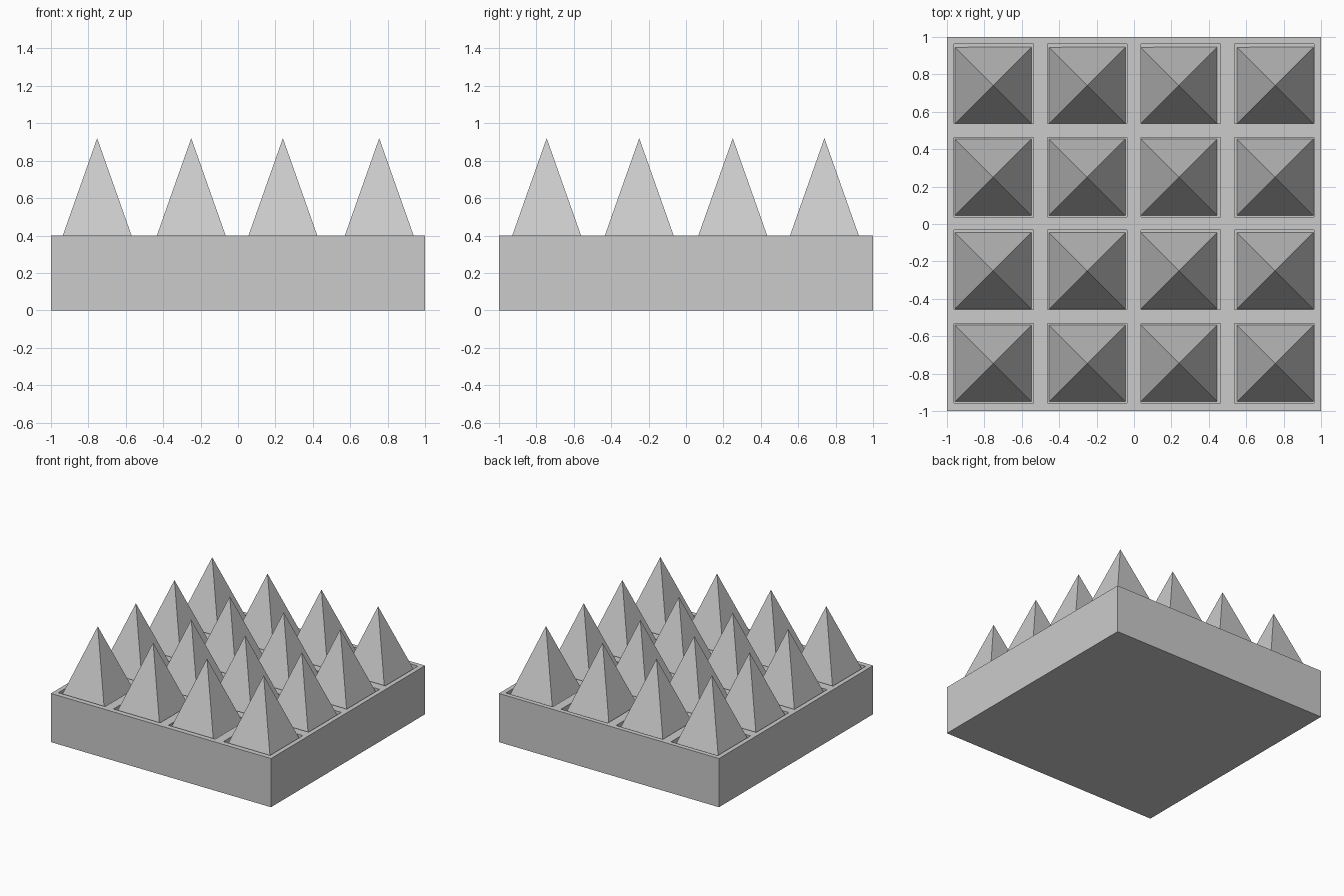
import bpy
import bmesh
from math import pi
from mathutils import Matrix

if "Cube" in bpy.data.objects:
    bpy.data.objects.remove(bpy.data.objects["Cube"])

TOP, FLOOR, TIP = 0.40, 0.34, 0.92
HOLE_X = [-0.75, -0.25, 0.25, 0.75]
HOLE_Y = [-0.745, -0.245, 0.25, 0.75]
SPIKE_X = [-0.753, -0.25, 0.24, 0.755]
SPIKE_Y = [-0.745, -0.25, 0.25, 0.74]


def new_object(name, bm):
    mesh = bpy.data.meshes.new(name)
    bm.to_mesh(mesh)
    bm.free()
    obj = bpy.data.objects.new(name, mesh)
    bpy.context.collection.objects.link(obj)
    return obj


def add_box(bm, x, y, width, z0, z1):
    bmesh.ops.create_cube(bm, size=1, matrix=Matrix.Translation((x, y, (z0 + z1) / 2))
                          @ Matrix.Diagonal((width, width, z1 - z0, 1)))


# Square base slab
bm = bmesh.new()
add_box(bm, 0, 0, 2.0, 0, TOP)
base = new_object("base_slab", bm)

# Shallow square sockets, cut out of the slab
bm = bmesh.new()
for x in HOLE_X:
    for y in HOLE_Y:
        add_box(bm, x, y, 0.425, FLOOR, TOP + 0.1)
cutter = new_object("socket_cutter", bm)
cutter.hide_render = True
cutter.display_type = 'WIRE'
mod = base.modifiers.new("sockets", 'BOOLEAN')
mod.operation = 'DIFFERENCE'
mod.solver = 'EXACT'
mod.object = cutter
bpy.context.view_layer.objects.active = base
bpy.ops.object.modifier_apply(modifier=mod.name)
bpy.data.objects.remove(cutter)

# Four-sided spikes, one standing in each socket
for i, x in enumerate(SPIKE_X):
    for j, y in enumerate(SPIKE_Y):
        bm = bmesh.new()
        bmesh.ops.create_cone(bm, cap_ends=True, segments=4, radius1=0.205 * 2 ** 0.5,
                              radius2=0, depth=TIP - FLOOR,
                              matrix=Matrix.Translation((x, y, (TIP + FLOOR) / 2))
                              @ Matrix.Rotation(pi / 4, 4, 'Z'))
        bmesh.ops.remove_doubles(bm, verts=bm.verts, dist=1e-5)
        new_object(f"spike_{i + 1}_{j + 1}", bm)
